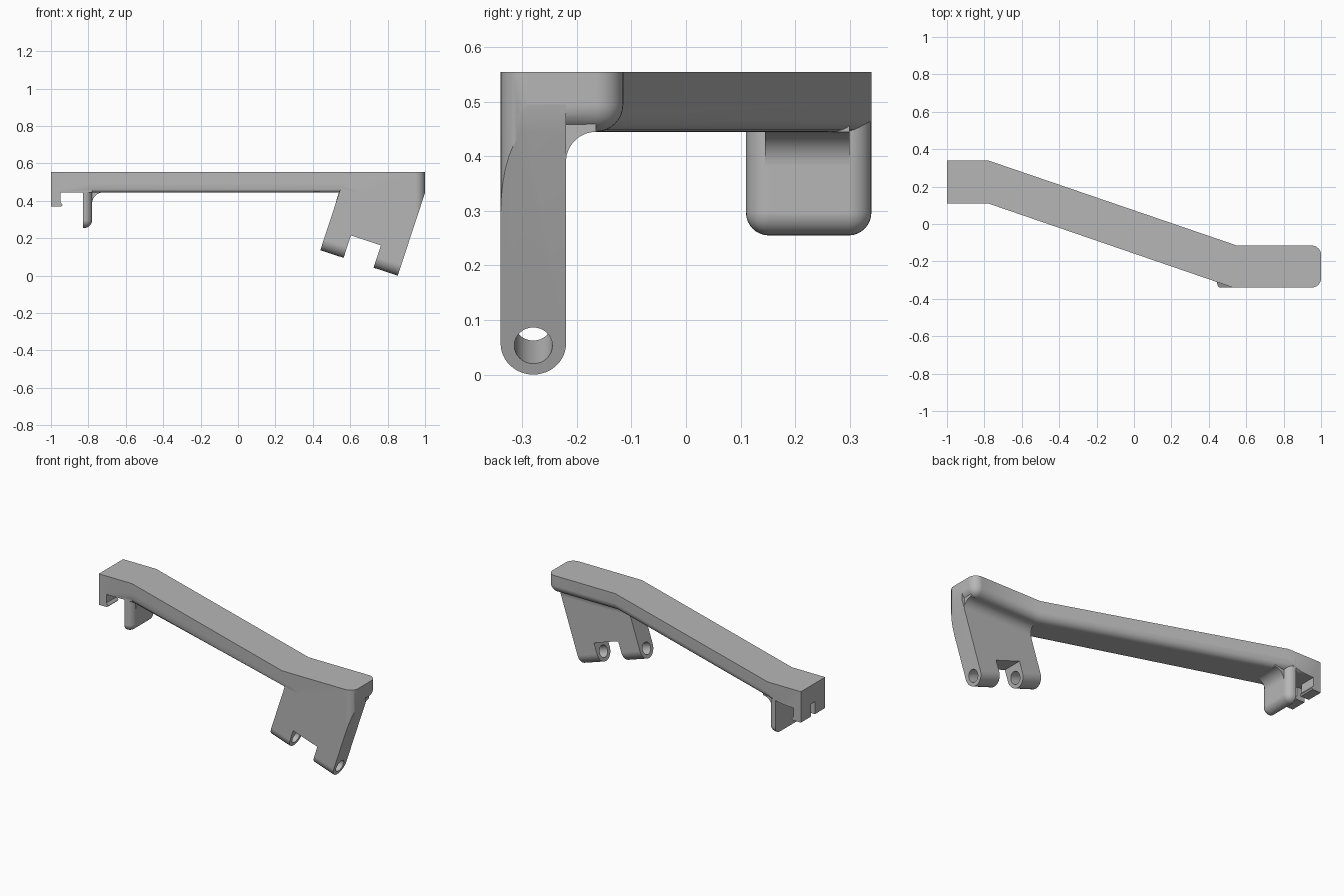
import bpy, bmesh, math
from mathutils import Matrix

if "Cube" in bpy.data.objects:
    bpy.data.objects.remove(bpy.data.objects["Cube"], do_unlink=True)

GREY = (0.47, 0.47, 0.47, 1)
grey = bpy.data.materials.new("plain_grey")
grey.use_nodes = True
grey.diffuse_color = GREY
grey.node_tree.nodes["Principled BSDF"].inputs["Base Color"].default_value = GREY


def arc(cx, cy, r, start, end, steps=12):
    angles = [math.radians(start + (end - start) * i / steps) for i in range(steps + 1)]
    return [(cx + r * math.cos(a), cy + r * math.sin(a)) for a in angles]


def prism(name, profile, axis, lo, hi, round_rule=None, radius=0.05):
    """Extrude a profile along an axis; round the edges picked by a rule."""
    place = {"x": lambda a, b, t: (t, a, b),
             "y": lambda a, b, t: (a, t, b),
             "z": lambda a, b, t: (a, b, t)}[axis]
    bm = bmesh.new()
    ends = [[bm.verts.new(place(a, b, t)) for a, b in profile] for t in (lo, hi)]
    for ring in ends:
        bm.faces.new(ring)
    n = len(profile)
    for i in range(n):
        j = (i + 1) % n
        bm.faces.new((ends[0][i], ends[0][j], ends[1][j], ends[1][i]))
    bmesh.ops.recalc_face_normals(bm, faces=bm.faces)
    if round_rule:
        chosen = [e for e in bm.edges if round_rule(*[v.co for v in e.verts])]
        bmesh.ops.bevel(bm, geom=chosen, offset=radius, segments=8, profile=0.5,
                        affect="EDGES", clamp_overlap=True)
        bmesh.ops.recalc_face_normals(bm, faces=bm.faces)
    mesh = bpy.data.meshes.new(name)
    bm.to_mesh(mesh)
    bm.free()
    mesh.materials.append(grey)
    obj = bpy.data.objects.new(name, mesh)
    bpy.context.collection.objects.link(obj)
    return obj


def activate(obj):
    bpy.ops.object.select_all(action="DESELECT")
    obj.select_set(True)
    bpy.context.view_layer.objects.active = obj


def combine(obj, cutter, operation):
    activate(obj)
    mod = obj.modifiers.new("cut", "BOOLEAN")
    mod.operation, mod.object, mod.solver = operation, cutter, "EXACT"
    bpy.ops.object.modifier_apply(modifier=mod.name)
    bpy.data.objects.remove(cutter, do_unlink=True)


def rect(a0, a1, b0, b1):
    return [(a0, b0), (a1, b0), (a1, b1), (a0, b1)]


TOP, UNDER = 0.555, 0.445
FRONT, BACK = -0.34, 0.34


# Cranked beam with rounded lower edges and a rounded free end
def beam_edges(p, q):
    mid = (p + q) / 2
    if abs(p.z - q.z) > 0.05:
        return mid.x > 0.9
    return mid.z < 0.5 and mid.x > -0.7 and not (mid.x > 0.6 and mid.x < 0.9 and mid.y < -0.3)


beam_plan = [(-1, BACK), (-0.78, BACK), (0.55, -0.115), (1, -0.115),
             (1, FRONT), (0.53, FRONT), (-0.78, 0.11), (-1, 0.11)]
beam = prism("beam", beam_plan, "z", UNDER, TOP, beam_edges)

# Slanted forked leg with round feet, a notch and a pin hole
tilt = math.radians(18.2)
side = arc(-0.28, 0.06, 0.06, 180, 360, 24) + [(-0.22, 0.7), (FRONT, 0.7)]
leg = prism("forked_leg", side, "x", 0, 0.436)
combine(leg, prism("notch", rect(0.131, 0.3, -0.1, 0.126), "y", -0.5, 0), "DIFFERENCE")
hole = arc(-0.28, 0.056, 0.035, 0, 360, 32)[:-1]
combine(leg, prism("pin_hole", hole, "x", -0.1, 0.6), "DIFFERENCE")
leg.data.transform(Matrix.Translation((0.44, 0, 0.136)) @ Matrix.Rotation(tilt, 4, "Y"))
trim = prism("trim", rect(0.2, 1, FRONT, -0.115), "z", -0.1, TOP - 0.005,
             lambda p, q: abs(p.z - q.z) > 0.05 and p.x > 0.9)
combine(leg, trim, "INTERSECT")

# Curved web between the leg and the underside of the beam
web_side = arc(-0.165, 0.39, 0.055, 180, 90) + [(-0.165, 0.48), (-0.24, 0.48), (-0.24, 0.39)]
leg_web = prism("leg_web", web_side, "x", 0.54, 1.0)
for v in leg_web.data.vertices:
    v.co.x = min(v.co.x + (v.co.z - UNDER) * math.tan(tilt), 0.985)


# Hanging tab at the other end, rounded on its inner face
def tab_edges(p, q):
    mid = (p + q) / 2
    return mid.z < 0.5 and (mid.x > -0.79 or (mid.z < 0.3 and abs(p.x - q.x) > 0.01))


tab = prism("tab", rect(-0.83, -0.78, 0.255, 0.52), "y", 0.11, BACK, tab_edges, 0.042)
tab_curve = arc(-0.72, 0.385, 0.06, 180, 90) + [(-0.72, 0.48), (-0.8, 0.48), (-0.8, 0.385)]
tab_web = prism("tab_web", tab_curve, "y", 0.145, 0.3)

# Split end lip with a small catch along its lower edge
lip = [(-1, UNDER), (-1, 0.37), (-0.945, 0.37), (-0.938, 0.378),
       (-0.945, 0.388), (-0.95, 0.393), (-0.95, UNDER)]
lips = [prism("lip_front", lip, "y", 0.11, 0.207),
        prism("lip_back", lip, "y", 0.243, BACK)]

# Smooth rounded parts while keeping hard edges
for part in [beam, leg, leg_web, tab, tab_web] + lips:
    activate(part)
    bpy.ops.object.shade_smooth_by_angle(angle=math.radians(30))
    part.modifiers.new("even_shading", "WEIGHTED_NORMAL").keep_sharp = True
